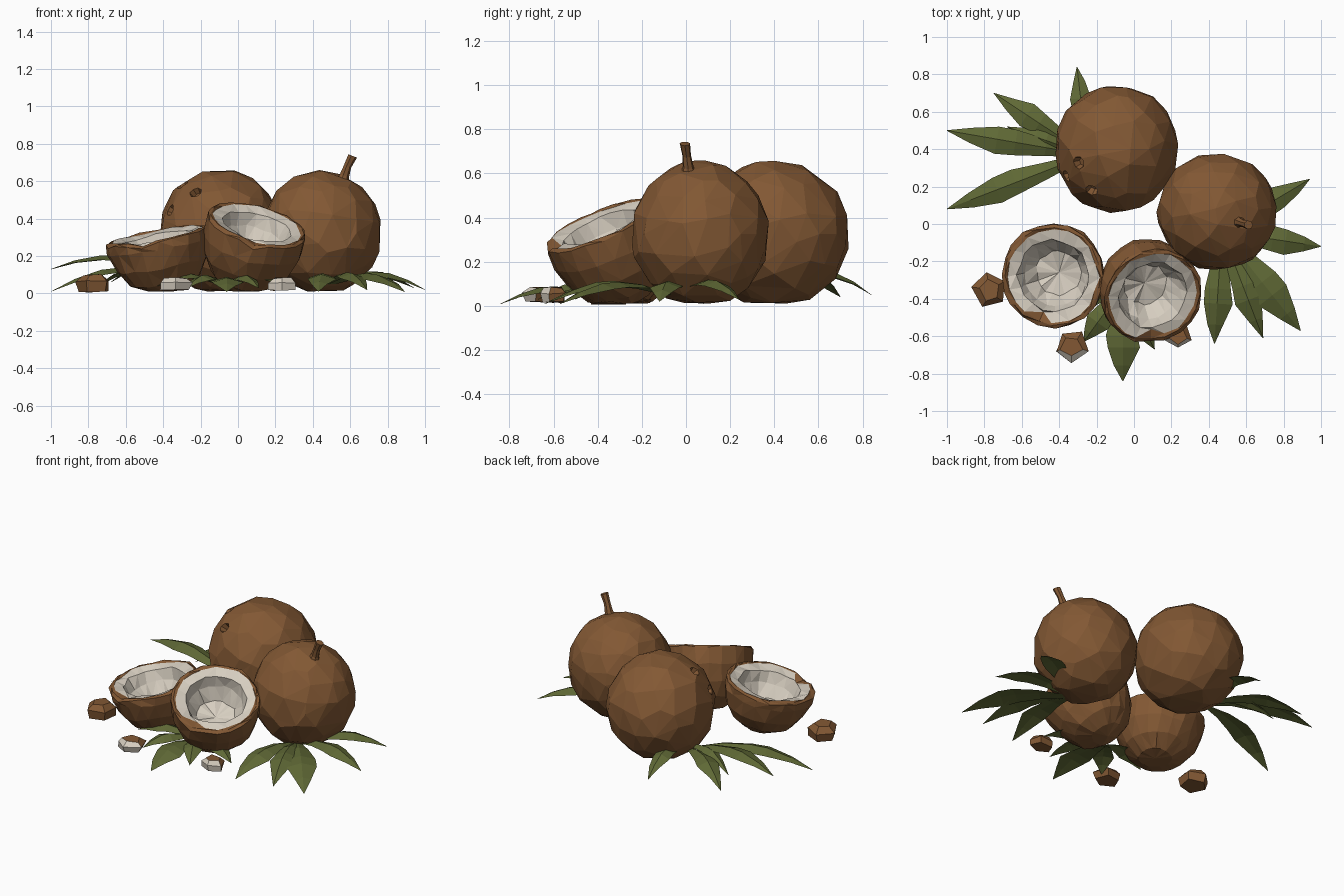
import bpy, bmesh, math, random
from mathutils import Vector, Matrix

if "Cube" in bpy.data.objects:
    bpy.data.objects.remove(bpy.data.objects["Cube"])

random.seed(7)


def material(name, rgb):
    m = bpy.data.materials.new(name)
    m.diffuse_color = (*rgb, 1)
    m.use_nodes = True
    m.node_tree.nodes["Principled BSDF"].inputs["Base Color"].default_value = m.diffuse_color
    return m


HUSK = material("husk_brown", (0.225, 0.098, 0.034))
MEAT = material("coconut_white", (0.68, 0.62, 0.53))
LEAF = material("leaf_green", (0.115, 0.140, 0.036))


def jitter(a):
    return random.uniform(-a, a)


def finish(bm, name, mats):
    bmesh.ops.recalc_face_normals(bm, faces=bm.faces)
    mesh = bpy.data.meshes.new(name)
    bm.to_mesh(mesh)
    bm.free()
    ob = bpy.data.objects.new(name, mesh)
    bpy.context.collection.objects.link(ob)
    for m in mats:
        mesh.materials.append(m)
    return ob


def loft(bm, rings, closed_ends=True):
    """Skin a list of equal-length point rings."""
    vs = [[bm.verts.new(p) for p in ring] for ring in rings]
    n = len(rings[0])
    faces = []
    for a, b in zip(vs, vs[1:]):
        faces.append([bm.faces.new((a[i], a[(i + 1) % n], b[(i + 1) % n], b[i])) for i in range(n)])
    if closed_ends:
        bm.faces.new(vs[0][::-1])
        bm.faces.new(vs[-1])
    return faces


# Whole coconuts: faceted spheres flattened on the ground, with optional eye pits
def coconut(name, centre, radii, eyes=()):
    bm = bmesh.new()
    bmesh.ops.create_icosphere(bm, subdivisions=3, radius=1)
    for v in bm.verts:
        k = 1.0 + jitter(0.018)
        v.co = Vector([c + r * p * k for c, r, p in zip(centre, radii, v.co)])
        v.co.z = max(v.co.z, 0.012)
    ob = finish(bm, name, [HUSK])
    dec = ob.modifiers.new("facets", 'DECIMATE')
    dec.ratio = 0.55
    if eyes:
        cut = bmesh.new()
        for e in eyes:
            d = Vector(e).normalized()
            at = Vector([c + r * p for c, r, p in zip(centre, radii, d)])
            m = Matrix.Translation(at) @ d.to_track_quat('Z', 'Y').to_matrix().to_4x4()
            bmesh.ops.create_cone(cut, cap_ends=True, segments=7, radius1=0.024,
                                  radius2=0.046, depth=0.08, matrix=m)
        cutter = finish(cut, "eye_cutter", [HUSK])
        cutter.hide_render = True
        cutter.hide_viewport = True
        mod = ob.modifiers.new("eyes", 'BOOLEAN')
        mod.operation = 'DIFFERENCE'
        mod.solver = 'EXACT'
        mod.object = cutter
    return ob


coconut("whole_coconut_back", (-0.095, 0.40, 0.325), (0.33, 0.343, 0.337),
        [(-0.2, -0.07, 0.25), (-0.13, -0.21, 0.21), (-0.27, -0.14, 0.12)])
coconut("whole_coconut_right", (0.445, 0.065, 0.325), (0.32, 0.312, 0.332))

# Stem on the right coconut
bm = bmesh.new()
path = [(0.555, 0.01, 0.585, 0.04), (0.568, 0.01, 0.63, 0.025),
        (0.585, 0.003, 0.68, 0.02), (0.612, -0.005, 0.735, 0.024)]
loft(bm, [[(x + r * math.cos(a), y + r * math.sin(a), z - 0.4 * r * math.cos(a))
           for a in [i * math.tau / 7 for i in range(7)]] for x, y, z, r in path])
finish(bm, "stem", [HUSK])


# Half coconuts: lathed shell, jagged husk rim, thick white meat and a cavity
def half_coconut(name, centre, radius, height, cut, normal, notch_deg, n=20):
    # (radius, height, jitter); rows 7 and up are meat
    profile = [(0, -1.04, 0), (0.36, -0.98, .02), (0.67, -0.77, .025), (0.88, -0.46, .02),
               (0.985, -0.1, .02), (0.985, cut - 0.02, .025), (0.93, cut + 0.01, .02),
               (0.88, cut, .03), (0.68, cut - 0.05, .03), (0.61, cut - 0.3, .02),
               (0.42, cut - 0.56, .03), (0, cut - 0.64, 0)]
    notch = round(notch_deg / 360 * n) % n
    rings = []
    for row, (r, z, j) in enumerate(profile):
        ring = []
        for i in range(n):
            a = math.tau * (i + (jitter(0.15) if j else 0)) / n
            rr, zz = r + jitter(j), z + jitter(j)
            if i == notch and row in (5, 6, 7):
                zz -= 0.1
                if row == 7:
                    rr = 0.73
            ring.append((radius * rr * math.cos(a), radius * rr * math.sin(a), height * zz))
        rings.append(ring)
    bm = bmesh.new()
    rows = loft(bm, rings, closed_ends=False)
    for row, faces in enumerate(rows):
        for f in faces:
            f.material_index = 1 if row >= 7 else 0
    bmesh.ops.remove_doubles(bm, verts=bm.verts, dist=0.0005)
    q = Vector((0, 0, 1)).rotation_difference(Vector(normal))
    bm.transform(Matrix.Translation(centre) @ q.to_matrix().to_4x4())
    for v in bm.verts:
        v.co.z = max(v.co.z, 0.01)
    bmesh.ops.triangulate(bm, faces=bm.faces)
    return finish(bm, name, [HUSK, MEAT])


half_coconut("half_coconut_left", (-0.43, -0.275, 0.285), 0.282, 0.285, 0.09,
             (-0.19, -0.10, 1), 254)
half_coconut("half_coconut_front", (0.082, -0.355, 0.295), 0.275, 0.295, 0.28,
             (0.27, -0.42, 1), 268)


# Broken shell pieces
def chip(name, centre, size, spin, white):
    bm = bmesh.new()
    rings = []
    for z, k in ((-0.5, 0.85), (0.1, 1.0), (0.5, 0.62)):
        rings.append([(size[0] / 2 * (k + jitter(.1)) * math.cos(a + spin),
                       size[1] / 2 * (k + jitter(.1)) * math.sin(a + spin),
                       size[2] * (z + jitter(.06)))
                      for a in [i * math.tau / 5 for i in range(5)]])
    loft(bm, rings)
    bm.transform(Matrix.Translation(centre))
    bmesh.ops.recalc_face_normals(bm, faces=bm.faces)
    for f in bm.faces:
        f.normal_update()
        if white and f.normal.y < -0.5:
            f.material_index = 1
    finish(bm, name, [HUSK, MEAT])


chip("shell_chip_left", (-0.77, -0.35, 0.055), (0.19, 0.19, 0.09), 0.5, False)
chip("shell_chip_front", (-0.335, -0.655, 0.05), (0.18, 0.18, 0.065), math.pi * 0.3, True)
chip("shell_chip_right", (0.235, -0.60, 0.05), (0.17, 0.13, 0.065), math.pi * 0.3, True)


# Leaves: folded blades with a central ridge, arched from base to tip
def leaf(bm, base, tip, width, arch):
    base, tip = Vector(base), Vector(tip)
    side = (tip - base).cross(Vector((0, 0, 1))).normalized()
    rings = []
    for t, w in ((0, .25), (.25, .65), (.48, .95), (.62, 1.0), (.82, .55), (1, .02)):
        p = base.lerp(tip, t) + Vector((0, 0, arch * 4 * t * (1 - t)))
        half = width / 2 * w
        lift = 0.025 * w
        l = half * random.uniform(.88, 1.08)
        r = half * random.uniform(.88, 1.08)
        ring = [p - side * l, p + Vector((0, 0, lift)), p + side * r,
                p + Vector((0, 0, lift - 0.012 * w - 0.002))]
        for q in ring:
            q.z = max(q.z, 0.0)
        rings.append(ring)
    loft(bm, rings)


clusters = {
    "leaf_cluster_left": ((-0.25, 0.37, 0.08), 0.07, [
        ((-1.0, 0.08, 0.01), 0.15), ((-1.0, 0.50, 0.13), 0.15), ((-0.75, 0.70, 0.04), 0.13),
        ((-0.305, 0.84, 0.05), 0.12), ((-0.68, 0.52, 0.06), 0.09)]),
    "leaf_cluster_right": ((0.47, -0.04, 0.05), 0.055, [
        ((0.94, 0.24, 0.03), 0.13), ((1.0, -0.12, 0.02), 0.14), ((0.89, -0.57, 0.01), 0.19),
        ((0.69, -0.61, 0.02), 0.14), ((0.43, -0.64, 0.01), 0.16)]),
    "leaf_cluster_front": ((-0.06, -0.34, 0.04), 0.04, [
        ((-0.06, -0.84, 0.01), 0.18), ((-0.27, -0.63, 0.03), 0.13), ((0.11, -0.67, 0.03), 0.12),
        ((-0.43, -0.45, 0.04), 0.12), ((0.30, -0.50, 0.03), 0.12)]),
}
for name, (base, arch, tips) in clusters.items():
    bm = bmesh.new()
    for tip, width in tips:
        # start each blade a little out from the shared root
        start = Vector(base).lerp(Vector(tip), 0.06)
        leaf(bm, start, tip, width, arch)
    finish(bm, name, [LEAF])
